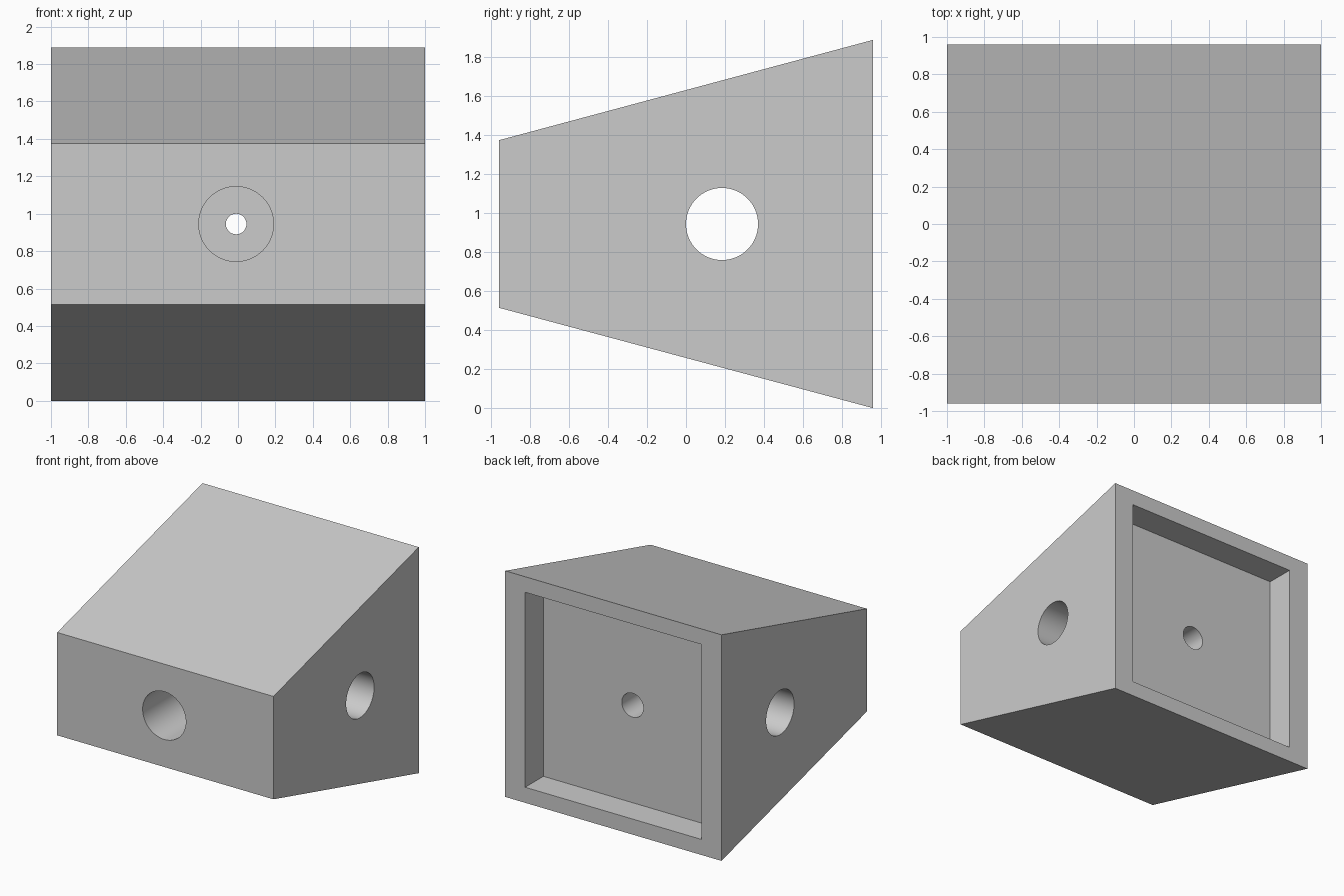
import bpy, bmesh, math

cube = bpy.data.objects.get("Cube")
if cube:
    bpy.data.objects.remove(cube, do_unlink=True)

grey = bpy.data.materials.new("plain grey")
grey.use_nodes = True
colour = (0.6, 0.6, 0.6, 1)
grey.diffuse_color = colour
grey.node_tree.nodes["Principled BSDF"].inputs["Base Color"].default_value = colour

AXIS_Z = 0.945


def add_object(name, bm):
    bmesh.ops.recalc_face_normals(bm, faces=bm.faces)
    mesh = bpy.data.meshes.new(name)
    bm.to_mesh(mesh)
    bm.free()
    mesh.materials.append(grey)
    obj = bpy.data.objects.new(name, mesh)
    bpy.context.collection.objects.link(obj)
    return obj


def extruded_profile(name, profile, half_width):
    """Extrude a (y, z) outline across x."""
    bm = bmesh.new()
    face = bm.faces.new([bm.verts.new((-half_width, y, z)) for y, z in profile])
    result = bmesh.ops.extrude_face_region(bm, geom=[face])
    verts = [v for v in result["geom"] if isinstance(v, bmesh.types.BMVert)]
    bmesh.ops.translate(bm, verts=verts, vec=(2 * half_width, 0, 0))
    return add_object(name, bm)


def stepped_bore(name, steps):
    """Lathe (y, radius) steps around the front-to-back axis."""
    bm = bmesh.new()
    sides = 64
    rings = []
    for y, radius in steps:
        rings.append([bm.verts.new((-0.01 + radius * math.cos(math.tau * i / sides), y,
                                    AXIS_Z + radius * math.sin(math.tau * i / sides)))
                      for i in range(sides)])
    for a, b in zip(rings, rings[1:]):
        for i in range(sides):
            j = (i + 1) % sides
            bm.faces.new((a[i], a[j], b[j], b[i]))
    bm.faces.new(rings[0])
    bm.faces.new(rings[-1])
    return add_object(name, bm)


# Wedge block, tall at the back
block = extruded_profile("wedge_block",
                         [(-0.96, 0.515), (0.96, 0), (0.96, 1.89), (-0.96, 1.375)], 1)

# Square recess in the back
recess = extruded_profile("recess_cutter",
                          [(0.72, 0.13), (1.2, 0.13), (1.2, 1.76), (0.72, 1.76)], 0.815)

# Front bore, narrow passage and back hole
bore = stepped_bore("bore_cutter", [(-1.2, 0.2), (-0.25, 0.2), (-0.25, 0.055),
                                    (0.2, 0.055), (0.2, 0.1), (0.9, 0.1)])

# Round tunnel from side to side
circle = [(0.185 + 0.185 * math.cos(math.tau * i / 64),
           AXIS_Z + 0.185 * math.sin(math.tau * i / 64)) for i in range(64)]
tunnel = extruded_profile("tunnel_cutter", circle, 1.2)

bpy.context.view_layer.objects.active = block
block.select_set(True)
for cutter in (recess, bore, tunnel):
    mod = block.modifiers.new(cutter.name, 'BOOLEAN')
    mod.operation = 'DIFFERENCE'
    mod.solver = 'EXACT'
    mod.object = cutter
    bpy.ops.object.modifier_apply(modifier=mod.name)
    bpy.data.objects.remove(cutter, do_unlink=True)

bpy.ops.object.shade_smooth_by_angle(angle=math.radians(30))
